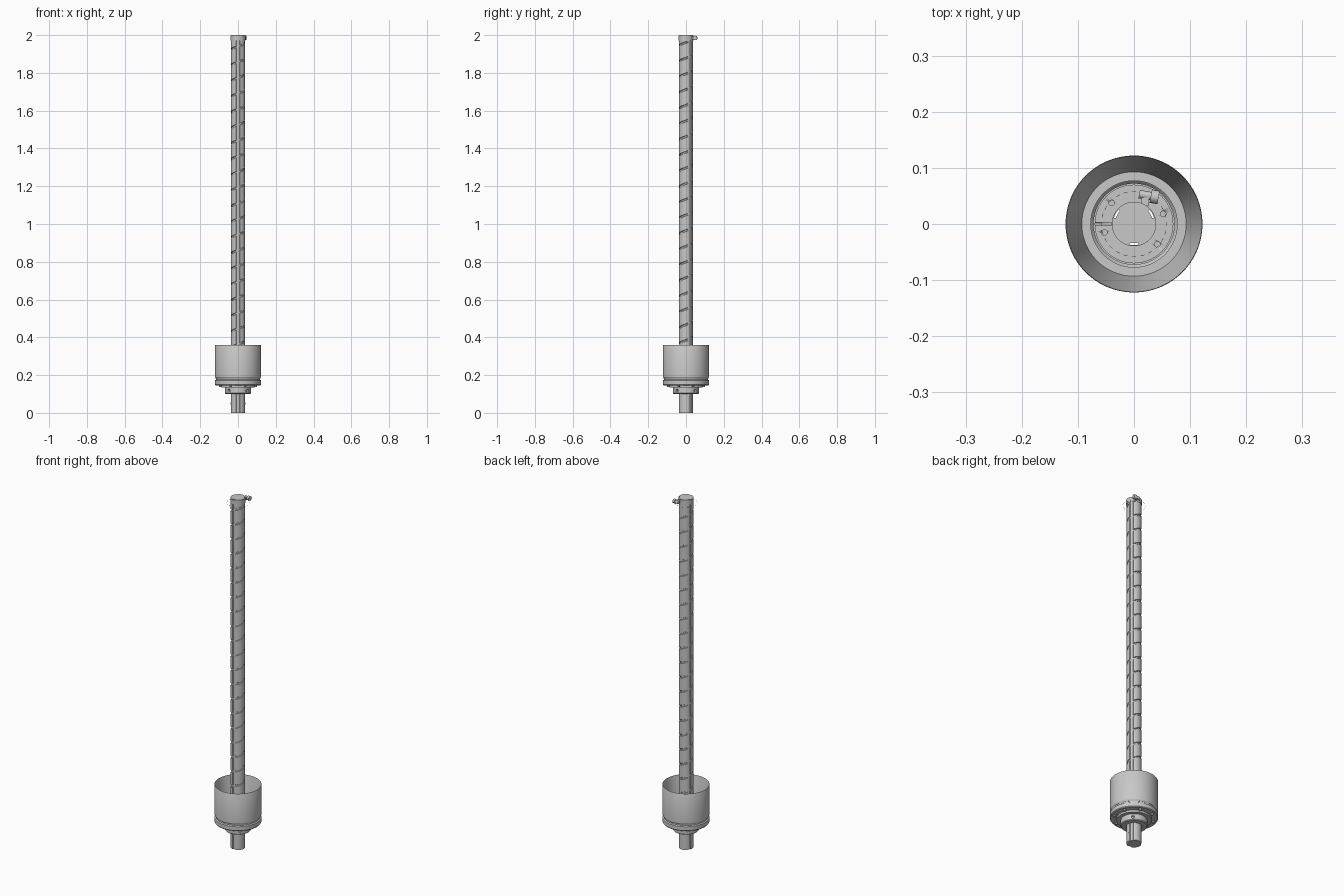
import bpy, bmesh
from math import pi, sin, cos, radians, tau
from mathutils import Matrix

if "Cube" in bpy.data.objects:
    bpy.data.objects.remove(bpy.data.objects["Cube"], do_unlink=True)

steel = bpy.data.materials.new("light_steel")
steel.use_nodes = True
COLOUR = (0.58, 0.58, 0.58, 1)
steel.diffuse_color = COLOUR
steel.node_tree.nodes["Principled BSDF"].inputs["Base Color"].default_value = COLOUR


def finish(name, bm, angle=30):
    bmesh.ops.recalc_face_normals(bm, faces=bm.faces)
    mesh = bpy.data.meshes.new(name)
    bm.to_mesh(mesh)
    bm.free()
    obj = bpy.data.objects.new(name, mesh)
    bpy.context.collection.objects.link(obj)
    mesh.materials.append(steel)
    bpy.ops.object.select_all(action="DESELECT")
    obj.select_set(True)
    bpy.context.view_layer.objects.active = obj
    bpy.ops.object.shade_smooth_by_angle(angle=radians(angle))
    return obj


def lathe(name, profile, sides=96):
    """Turn a closed (radius, height) outline around the z axis."""
    bm = bmesh.new()
    rings = [[bm.verts.new((r * cos(tau * i / sides), r * sin(tau * i / sides), z))
              for i in range(sides)] for r, z in profile]
    for a, b in zip(rings, rings[1:] + rings[:1]):
        for i in range(sides):
            j = (i + 1) % sides
            bm.faces.new((a[i], a[j], b[j], b[i]))
    return finish(name, bm)


def rod(bm, r, length, matrix, sides=16):
    bmesh.ops.create_cone(bm, cap_ends=True, segments=sides, radius1=r,
                          radius2=r, depth=length, matrix=matrix)


def at(angle, r, z):
    return Matrix.Translation((r * cos(angle), r * sin(angle), z))


def cut(obj, bm, name):
    cutter = finish(name, bm)
    cutter.hide_render = True
    cutter.hide_set(True)
    mod = obj.modifiers.new("holes", "BOOLEAN")
    mod.operation = "DIFFERENCE"
    mod.object = cutter
    bpy.context.view_layer.objects.active = obj
    bpy.ops.object.modifier_apply(modifier=mod.name)
    bpy.data.objects.remove(cutter, do_unlink=True)


# Shaft: helical rows carry the screw groove, columns carry the spline grooves
R, PITCH, SIDES = 0.038, 0.083, 96
LOW, HIGH = 0.15, 1.965
GROOVE = ((-0.0055, 0), (-0.0035, 0.0035), (0.0035, 0.0035), (0.0055, 0))


def spline_depth(a):
    gap = min(abs((a - c + pi) % tau - pi) for c in (pi / 6, 5 * pi / 6, 1.5 * pi))
    return 0.004 if gap < 0.24 else 0


bm = bmesh.new()
rows = [(0, 0, 0), (LOW, 0, 0)]
columns = []
for i in range(SIDES + 1):
    a = tau * i / SIDES
    r = R - spline_depth(a)
    col = [(r, 0.0), (r, LOW)]
    for turn in range(-1, 25):
        centre = 0.135 + PITCH * (turn + a / tau)
        for dz, depth in GROOVE:
            z = centre + dz
            inside = LOW < z < HIGH
            col.append((min(r, R - depth) if inside else r, min(max(z, LOW), HIGH)))
    col += [(r, HIGH), (r, 2.0)]
    columns.append([bm.verts.new((q * cos(a), q * sin(a), z)) for q, z in col])
for left, right in zip(columns, columns[1:]):
    for k in range(len(left) - 1):
        bm.faces.new((left[k], right[k], right[k + 1], left[k + 1]))
for k in (0, -1):
    bm.faces.new([c[k] for c in columns[:-1]])
bmesh.ops.remove_doubles(bm, verts=bm.verts, dist=0.00005)
bmesh.ops.dissolve_degenerate(bm, edges=bm.edges, dist=0.00005)
finish("screw_shaft", bm, 25)

# Open cup with a tapered inner wall
lathe("cup", [(0.121, 0.36), (0.122, 0.358), (0.122, 0.19), (0.117, 0.182),
              (0.077, 0.182), (0.077, 0.195), (0.093, 0.195)])

# Flange ring below the cup, with bolt holes in its underside
flange = lathe("flange", [(0.077, 0.182), (0.116, 0.182), (0.116, 0.176),
                          (0.122, 0.172), (0.122, 0.15), (0.119, 0.146),
                          (0.072, 0.146), (0.072, 0.176)])
bm = bmesh.new()
for i in range(8):
    rod(bm, 0.009, 0.014, at(tau * (i + 0.5) / 8, 0.102, 0.146))
cut(flange, bm, "flange_hole_cutter")

# Bolt heads standing slightly proud of the flange
bm = bmesh.new()
for i in range(8):
    rod(bm, 0.0065, 0.018, at(tau * (i + 0.5) / 8, 0.102, 0.147), 6)
finish("flange_bolts", bm)

# Stepped nut around the shaft, with pin holes, a slot and side holes
nut = lathe("nut", [(0.0395, 0.175), (0.07, 0.175), (0.07, 0.147), (0.088, 0.147),
                    (0.088, 0.135), (0.068, 0.135), (0.068, 0.104),
                    (0.064, 0.1), (0.0395, 0.1)])
bm = bmesh.new()
for degrees in (19, 137, 196, 319):
    rod(bm, 0.005, 0.03, at(radians(degrees), 0.055, 0.175))
bmesh.ops.create_cube(bm, size=1, matrix=Matrix.Translation((-0.057, 0, 0.175))
                      @ Matrix.Diagonal((0.034, 0.005, 0.02, 1)))
for i in range(4):
    a = tau * (i + 0.5) / 4
    rod(bm, 0.007, 0.02, at(a, 0.068, 0.118) @ Matrix.Rotation(a, 4, "Z")
        @ Matrix.Rotation(pi / 2, 4, "Y"))
cut(nut, bm, "nut_hole_cutter")

# Small cross pin near the foot of the shaft
bm = bmesh.new()
rod(bm, 0.005, 0.077, Matrix.Translation((0, 0, 0.05)) @ Matrix.Rotation(pi / 2, 4, "Y"))
finish("cross_pin", bm)

# Collar at the top
lathe("top_collar", [(0.0375, 1.998), (0.0395, 1.998), (0.0395, 1.972), (0.0375, 1.972)])

# Broken ring of fine wire dashes around the collar
bm = bmesh.new()
for i in range(24):
    a = tau * i / 24
    bmesh.ops.create_cube(bm, size=1, matrix=at(a, 0.058, 1.968)
                          @ Matrix.Rotation(a, 4, "Z")
                          @ Matrix.Diagonal((0.001, 0.007, 0.001, 1)))
finish("dashed_ring", bm)

# Clamp screw beside the collar: thin shank and wider head on one tilted axis
tilt = (Matrix.Translation((0.028, 0.05, 1.985)) @ Matrix.Rotation(radians(-10), 4, "Z")
        @ Matrix.Rotation(pi / 2, 4, "Y"))
bm = bmesh.new()
rod(bm, 0.0075, 0.022, tilt @ Matrix.Translation((0, 0, -0.008)))
rod(bm, 0.012, 0.014, tilt @ Matrix.Translation((0, 0, 0.009)))
finish("clamp_screw", bm)

# Lug joining the screw to the collar
bm = bmesh.new()
bmesh.ops.create_cube(bm, size=1, matrix=Matrix.Translation((0.02, 0.04, 1.985))
                      @ Matrix.Diagonal((0.014, 0.014, 0.014, 1)))
finish("clamp_lug", bm)
